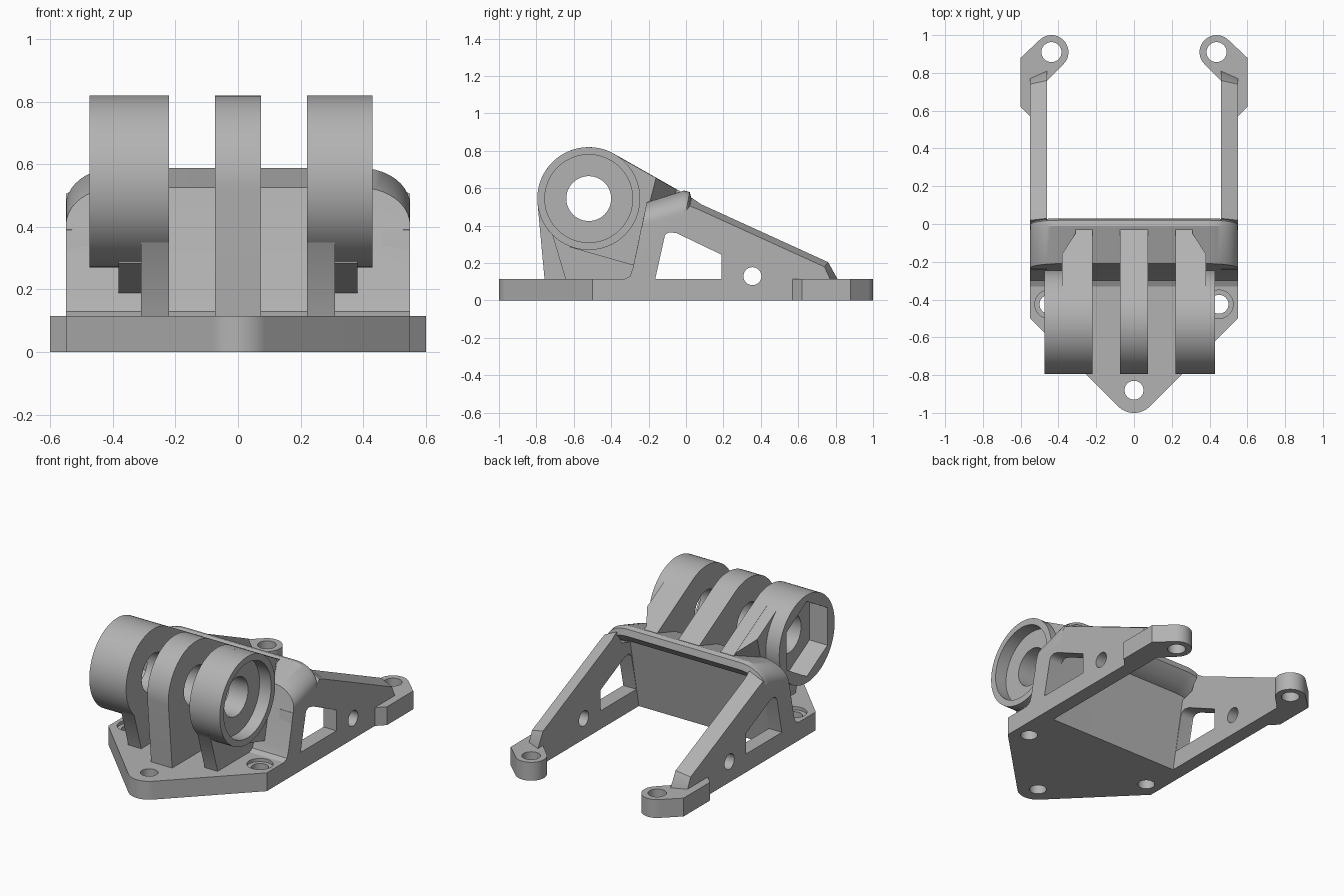
import bpy, bmesh
from math import sin, cos, radians, sqrt

if "Cube" in bpy.data.objects:
    bpy.data.objects.remove(bpy.data.objects["Cube"])

GREY = (0.45, 0.45, 0.45, 1)
mat = bpy.data.materials.new("plain grey")
mat.use_nodes = True
mat.diffuse_color = GREY
mat.node_tree.nodes["Principled BSDF"].inputs["Base Color"].default_value = GREY


def loft(name, stations, axis="x"):
    """Solid through matching outlines; outlines are (y, z) along x or (x, y) along z."""
    bm = bmesh.new()
    rings = []
    for d, pts in stations:
        rings.append([bm.verts.new((d, a, b) if axis == "x" else (a, b, d)) for a, b in pts])
    for r, q in zip(rings, rings[1:]):
        for i in range(len(r)):
            j = (i + 1) % len(r)
            bm.faces.new((r[i], r[j], q[j], q[i]))
    bm.faces.new(rings[0])
    bm.faces.new(rings[-1])
    bmesh.ops.recalc_face_normals(bm, faces=bm.faces)
    mesh = bpy.data.meshes.new(name)
    bm.to_mesh(mesh)
    bm.free()
    mesh.materials.append(mat)
    ob = bpy.data.objects.new(name, mesh)
    bpy.context.collection.objects.link(ob)
    return ob


def prism(name, pts, lo, hi, axis="x"):
    return loft(name, [(lo, pts), (hi, pts)], axis)


def arc(c, r, start, end, n=24):
    angles = [radians(start + (end - start) * i / n) for i in range(n + 1)]
    return [(c[0] + r * cos(a), c[1] + r * sin(a)) for a in angles]


def circle(c, r, n=48, turn=0):
    return arc(c, r, turn, turn + 360, n)[:-1]


def cut(ob, *cutters):
    bpy.context.view_layer.objects.active = ob
    for c in cutters:
        m = ob.modifiers.new("cut", "BOOLEAN")
        m.operation, m.solver, m.object = "DIFFERENCE", "EXACT", c
        bpy.ops.object.modifier_apply(modifier=m.name)


parts, helpers = [], []


def part(ob):
    parts.append(ob)
    return ob


def cutter(*args):
    ob = prism("cutter", *args)
    ob.hide_render = True
    helpers.append(ob)
    return ob


T = 0.115          # plate thickness
PIVOT = (-0.52, 0.545)
R = 0.275

# Base plate with a rounded nose and three screw holes
tip = (0, -0.88)
plate = part(prism("base_plate",
                   [(0.55, -0.19), (-0.55, -0.19), (-0.55, -0.5)]
                   + arc(tip, 0.12, 225, 315) + [(0.55, -0.5)], 0, T, "z"))
cut(plate, cutter(circle(tip, 0.05), -1, 1, "z"))
for s in (-1, 1):
    c = (s * 0.45, -0.425)
    cut(plate, cutter(circle(c, 0.05), -1, 1, "z"),
        cutter(circle(c, 0.075), T - 0.02, 1, "z"))

# Leaning cross wall with a backward flange and rounded shoulders
front = [(-0.30, 0), (-0.33, T), (-0.30, 0.13), (-0.285, 0.17)]
crest = [(-0.21, 0.525), (-0.01, 0.588), (0.02, 0.58), (0.03, 0.54)]
under = [(-0.03, 0.48), (-0.1, 0.46), (-0.19, 0)]


def wall_outline(t):
    d = 0.12 * (1 - sqrt(max(0, 1 - t * t)))
    return (front + [(y - 0.2 * d, z - d) for y, z in crest]
            + [(y, z - 0.45 * d if z else 0) for y, z in under])


ts = [sin(radians(a)) for a in range(0, 91, 9)]
half = [(0.39 + 0.16 * t, wall_outline(t)) for t in ts]
part(loft("cross_wall", [(-x, p) for x, p in reversed(half)] + half))

# Side rails with window, round hole and foot
rail_in = [(-0.28, 0), (-0.29, T), (-0.24, 0.39), (-0.02, 0.46), (0.03, 0.55),
           (0.08, 0.515), (0.76, 0.205), (0.81, T), (0.81, 0)]
rail_out = [(-0.28, 0), (-0.29, T), (-0.24, 0.39), (-0.02, 0.455), (0.02, 0.505),
            (0.07, 0.485), (0.74, 0.18), (0.77, T), (0.77, 0)]
window = ([(-0.165, T), (0.19, T), (0.19, 0.245), (-0.05, 0.36)]
          + arc((-0.08, 0.325), 0.04, 60, 165, 8))
for s, side in ((1, "left"), (-1, "right")):
    rail = part(loft(side + "_rail", [(s * 0.46, rail_in), (s * 0.55, rail_out)]))
    cut(rail, cutter(window, -1, 1), cutter(circle((0.355, 0.13), 0.048), -1, 1))
    eye = (0.437, 0.91)
    outline = ([(0.46, 0.57), (0.55, 0.57), (0.6, 0.62), (0.6, 0.88)]
               + arc(eye, 0.09, 45, 225) + [(0.46, 0.76)])
    foot = part(prism(side + "_foot", [(s * x, y) for x, y in outline], 0, T, "z"))
    cut(foot, cutter(circle((s * eye[0], eye[1]), 0.053), -1, 1, "z"))

# Pivot bore shared by all lugs
bore = cutter(circle(PIVOT, 0.12), -1, 1)

# Centre lug
back = [(-0.25, 0.1), (-0.18, 0.5), (-0.015, 0.575)]
centre = part(prism("centre_lug", arc(PIVOT, R, 61, 185) + [(-0.755, 0.1)] + back,
                    -0.073, 0.073))
cut(centre, bore)

# Outer lugs: web, chamfered rib and boss with a recess
web = arc(PIVOT, R, 61, 225) + [(-0.64, 0.1)] + back
rib_low = [(-0.2, 0.5), (-0.27, 0.185), (-0.29, 0.19), (-0.62, 0.285)]
rib_in = [(-0.39, 0.785), (-0.02, 0.575)] + rib_low
rib_out = [(-0.39, 0.785), (-0.16, 0.655)] + rib_low
for s, side, end, recess in (
        (1, "left", 0.43, cutter(circle(PIVOT, 0.235), 0.35, 1)),
        (-1, "right", 0.475, cutter(circle(PIVOT, 0.235, 6, 30), -1, -0.35))):
    for ob in (prism(side + "_lug_web", web, s * 0.22, s * 0.31),
               loft(side + "_lug_rib", [(s * 0.22, rib_in), (s * 0.29, rib_in),
                                        (s * 0.382, rib_out)]),
               prism(side + "_boss", circle(PIVOT, R, 64), s * 0.22, s * end)):
        cut(part(ob), bore, recess)

for h in helpers:
    bpy.data.objects.remove(h)

# Smooth curved faces, keep edges sharp
bpy.ops.object.select_all(action="DESELECT")
for ob in parts:
    ob.select_set(True)
bpy.context.view_layer.objects.active = parts[0]
bpy.ops.object.shade_smooth_by_angle(angle=radians(30))
